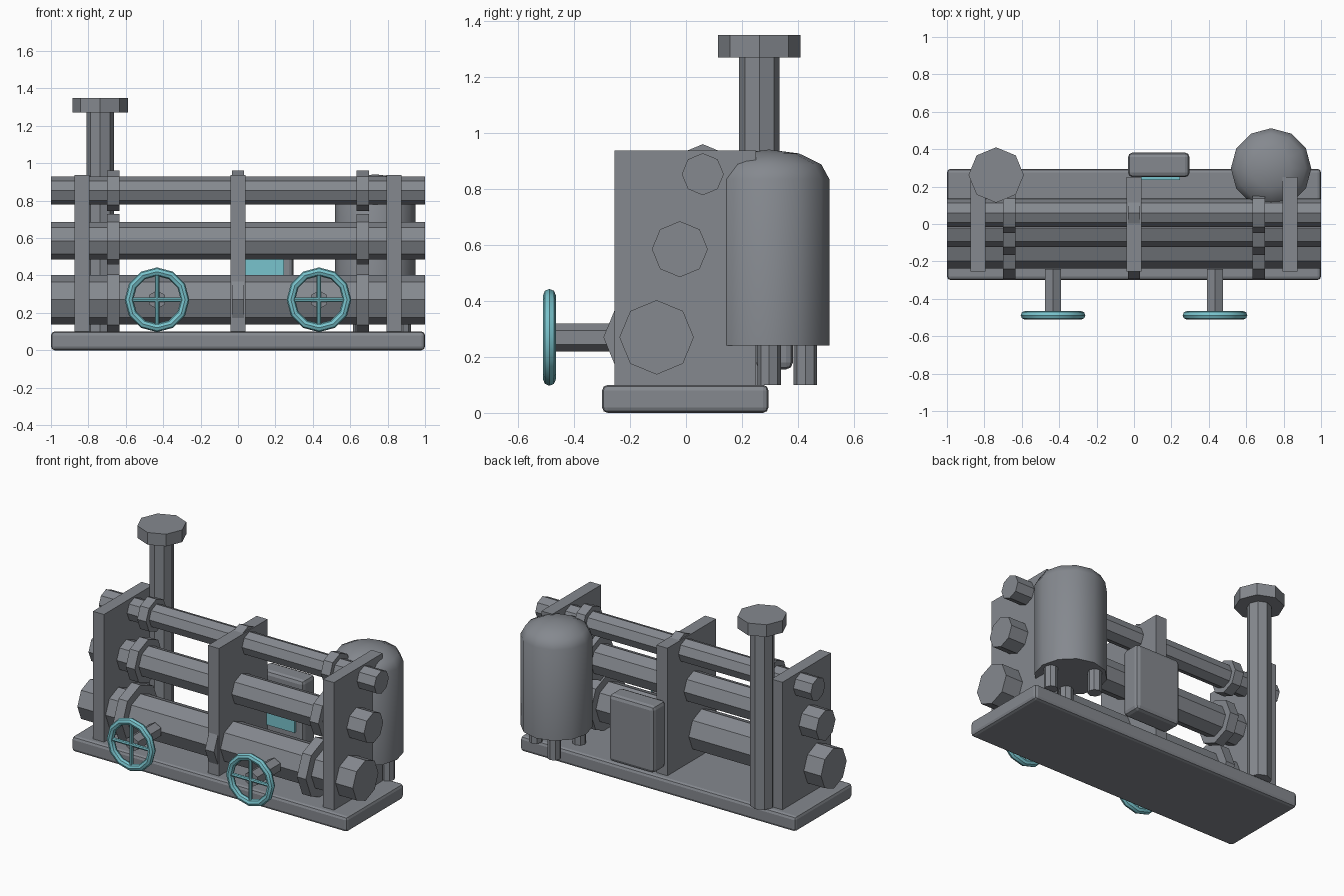
import bpy
import math
from math import pi, cos, sin

cube = bpy.data.objects.get("Cube")
if cube:
    bpy.data.objects.remove(cube, do_unlink=True)


def material(name, rgb):
    m = bpy.data.materials.new(name)
    m.use_nodes = True
    color = (*rgb, 1.0)
    m.diffuse_color = color
    m.node_tree.nodes["Principled BSDF"].inputs["Base Color"].default_value = color
    return m


STEEL = material("steel_grey", (0.235, 0.25, 0.275))
TEAL = material("teal_paint", (0.19, 0.55, 0.61))


def finish(name, mat, smooth=False):
    ob = bpy.context.object
    ob.name = name
    ob.data.name = name
    ob.data.materials.append(mat)
    if smooth:
        bpy.ops.object.shade_smooth_by_angle(angle=math.radians(40))
    return ob


def box(name, lo, hi, mat=STEEL, bevel=0.0):
    center = [(a + b) / 2 for a, b in zip(lo, hi)]
    bpy.ops.mesh.primitive_cube_add(size=1, location=center)
    ob = bpy.context.object
    ob.scale = [b - a for a, b in zip(lo, hi)]
    bpy.ops.object.transform_apply(location=False, rotation=False, scale=True)
    if bevel:
        mod = ob.modifiers.new("rounded_edges", "BEVEL")
        mod.width = bevel
        mod.segments = 2
    return finish(name, mat)


def rod(name, center, radius, length, axis="z", sides=8, mat=STEEL):
    turn = {"x": (0, pi / 2, 0), "y": (pi / 2, 0, 0), "z": (0, 0, 0)}[axis]
    bpy.ops.mesh.primitive_cylinder_add(
        vertices=sides, radius=radius, depth=length, location=center, rotation=turn)
    return finish(name, mat)


# Base and upright plates
box("base", (-1, -0.3, 0), (1, 0.295, 0.1), bevel=0.02)
for name, x in (("right", -0.835), ("middle", 0), ("left", 0.835)):
    box(name + "_plate", (x - 0.04, -0.255, 0.09), (x + 0.04, 0.25, 0.937))

# Three pipes, each with three collars
for name, y, z, r in (("lower", -0.105, 0.27, 0.133),
                      ("middle", -0.022, 0.585, 0.1),
                      ("upper", 0.06, 0.853, 0.075)):
    rod(name + "_pipe", (0, y, z), r, 2, "x")
    for i in (-1, 0, 1):
        rod(name + "_collar", (i * 0.667, y, z), r * 1.43, 0.065, "x")

# Chimney with cap
rod("chimney", (-0.737, 0.262, 0.685), 0.073, 1.17)
rod("chimney_cap", (-0.737, 0.262, 1.31), 0.148, 0.08)

# Domed tank: a half profile spun around its axis
SIDES, RADIUS, DOME = 12, 0.215, 0.105
profile = [(RADIUS, 0.24)] + [
    (RADIUS * cos(a), 0.836 + DOME * sin(a)) for a in (0, pi / 6, pi / 3)]
verts = [(r * cos(2 * pi * k / SIDES), r * sin(2 * pi * k / SIDES), z)
         for r, z in profile for k in range(SIDES)]
faces = [tuple(reversed(range(SIDES)))]
for ring in range(len(profile) - 1):
    for k in range(SIDES):
        a, b = ring * SIDES + k, ring * SIDES + (k + 1) % SIDES
        faces.append((a, b, b + SIDES, a + SIDES))
top = len(verts)
verts.append((0, 0, 0.836 + DOME))
faces += [(top - SIDES + k, top - SIDES + (k + 1) % SIDES, top) for k in range(SIDES)]
mesh = bpy.data.meshes.new("tank")
mesh.from_pydata(verts, [], faces)
tank = bpy.data.objects.new("tank", mesh)
tank.location = (0.733, 0.297, 0)
bpy.context.collection.objects.link(tank)
bpy.ops.object.select_all(action="DESELECT")
bpy.context.view_layer.objects.active = tank
tank.select_set(True)
finish("tank", STEEL, smooth=True)

# Tank legs
for k in range(3):
    a = 2 * pi * k / 3
    rod("tank_leg", (0.733 + 0.15 * cos(a), 0.297 + 0.15 * sin(a), 0.175), 0.042, 0.15)

# Control box with a coloured panel
box("control_box", (-0.032, 0.25, 0.155), (0.297, 0.382, 0.595), bevel=0.025)
box("control_panel", (0.04, 0.236, 0.25), (0.245, 0.252, 0.5), TEAL)

# Valve handwheels
for side, x in (("right", -0.433), ("left", 0.433)):
    rod(side + "_valve_stem", (x, -0.36, 0.27), 0.05, 0.24, "y", sides=6)
    bpy.ops.mesh.primitive_torus_add(
        major_segments=12, minor_segments=8, major_radius=0.15, minor_radius=0.023,
        location=(x, -0.488, 0.27), rotation=(pi / 2, 0, 0))
    finish(side + "_wheel_rim", TEAL, smooth=True)
    for axis in "xz":
        rod(side + "_wheel_spoke", (x, -0.488, 0.27), 0.012, 0.29, axis, mat=TEAL)
